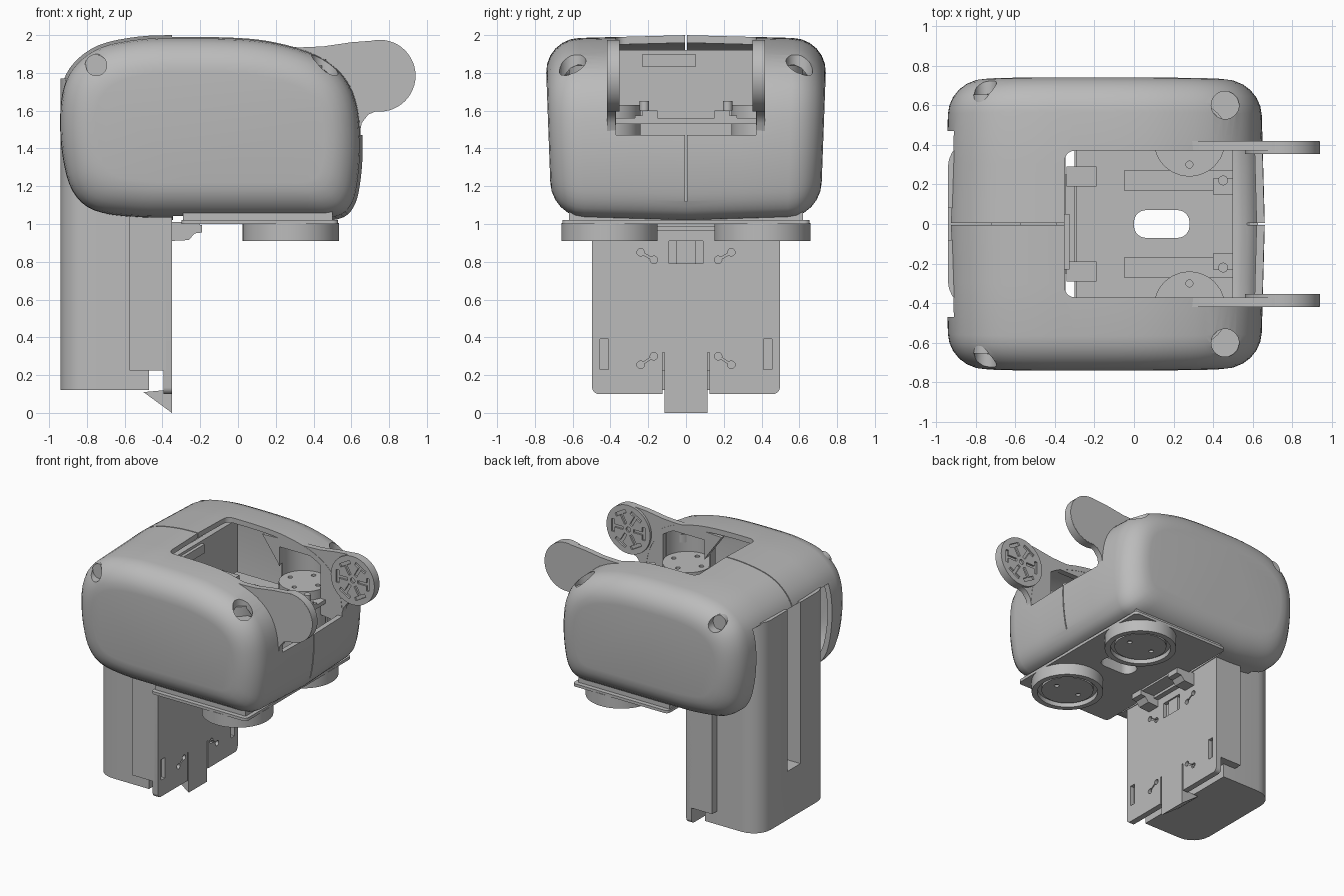
import bpy, bmesh
from math import sin, cos, pi, radians
from mathutils import Vector

old = bpy.data.objects.get("Cube")
if old:
    bpy.data.objects.remove(old)

GREY = (0.5, 0.5, 0.5, 1)
mat = bpy.data.materials.new("plain grey")
mat.use_nodes = True
mat.diffuse_color = GREY
mat.node_tree.nodes["Principled BSDF"].inputs["Base Color"].default_value = GREY


def make(name, bm):
    bmesh.ops.recalc_face_normals(bm, faces=bm.faces[:])
    me = bpy.data.meshes.new(name)
    bm.to_mesh(me)
    bm.free()
    me.materials.append(mat)
    ob = bpy.data.objects.new(name, me)
    bpy.context.collection.objects.link(ob)
    return ob


def loft(name, rings):
    """Skin closed rings of points and cap both ends."""
    bm = bmesh.new()
    rows = [[bm.verts.new(p) for p in r] for r in rings]
    n = len(rows[0])
    for a, b in zip(rows, rows[1:]):
        for i in range(n):
            j = (i + 1) % n
            bm.faces.new((a[i], a[j], b[j], b[i]))
    bm.faces.new(rows[0])
    bm.faces.new(rows[-1])
    return make(name, bm)


def prism(name, pts, axis, a, b):
    """Extrude a 2D outline along x, y or z from a to b."""
    place = {"x": lambda p, t: (t, p[0], p[1]),
             "y": lambda p, t: (p[0], t, p[1]),
             "z": lambda p, t: (p[0], p[1], t)}[axis]
    return loft(name, [[place(p, t) for p in pts] for t in (a, b)])


def rect(x0, x1, y0, y1, r=0.0):
    if not r:
        return [(x0, y0), (x1, y0), (x1, y1), (x0, y1)]
    corners = [(x1 - r, y1 - r), (x0 + r, y1 - r), (x0 + r, y0 + r), (x1 - r, y0 + r)]
    return [(cx + r * cos(pi / 2 * (k + t / 6)), cy + r * sin(pi / 2 * (k + t / 6)))
            for k, (cx, cy) in enumerate(corners) for t in range(7)]


def circle(cx, cy, r, n=40):
    return [(cx + r * cos(2 * pi * i / n), cy + r * sin(2 * pi * i / n)) for i in range(n)]


def box(name, x0, x1, y0, y1, z0, z1):
    return prism(name, rect(x0, x1, y0, y1), "z", z0, z1)


def post(name, x, y, r, z0, z1, n=48):
    return prism(name, circle(x, y, r, n), "z", z0, z1)


def cut(ob, *tools):
    for tool in tools:
        m = ob.modifiers.new("cut", "BOOLEAN")
        m.operation, m.solver, m.object = "DIFFERENCE", "EXACT", tool
        bpy.context.view_layer.objects.active = ob
        bpy.ops.object.modifier_apply(modifier=m.name)
        bpy.data.objects.remove(tool)


def spline(pts, steps=4):
    out, n = [], len(pts)
    for i in range(n):
        a, b, c, d = (Vector(pts[(i + k) % n]) for k in (-1, 0, 1, 2))
        for s in range(steps):
            t = s / steps
            out.append(0.5 * (2 * b + (c - a) * t + (2 * a - 5 * b + 4 * c - d) * t * t
                              + (3 * b - a - 3 * c + d) * t ** 3))
    return out


# Housing: side profile lofted across y with rounded edges
PROFILE = spline([(-.3, 1.04), (-.55, 1.045), (-.76, 1.08), (-.87, 1.18), (-.92, 1.35),
                  (-.935, 1.55), (-.915, 1.72), (-.85, 1.84), (-.72, 1.93), (-.52, 1.972),
                  (-.3, 1.98), (0, 1.975), (.2, 1.95), (.4, 1.89), (.54, 1.79), (.615, 1.65),
                  (.64, 1.45), (.63, 1.25), (.595, 1.11), (.51, 1.045), (.3, 1.04)])
CX, CZ, HX, HZ, HY, R = -.147, 1.51, .79, .47, .74, .18


def housing(name, wall):
    end = [(HY - wall - R * (1 - cos(t)), R * (1 - sin(t))) for t in
           [radians(a) for a in range(0, 91, 15)]]
    stations = [(-y, i) for y, i in end] + [(-.3, 0), (0, 0), (.3, 0)] + [(y, i) for y, i in end[::-1]]
    rings = []
    for y, inset in stations:
        grow = .02 * (1 - abs(y) / HY) - inset - wall
        ring = []
        for p in PROFILE:
            z = CZ + (p[1] - CZ) * (1 + grow / HZ)
            ring.append((CX + (p[0] - CX) * (1 + grow / HX), y * (1 + .05 * (z - 1.8)), z))
        rings.append(ring)
    return loft(name, rings)


shell = housing("housing", 0)
cut(shell, housing("cavity", .04),
    prism("pocket", rect(-.35, .9, -.37, .37, .05), "z", 1.47, 2.2),
    box("back_opening", -1.1, -.7, -.47, .47, .9, 1.76),
    box("floor_opening", -.345, .45, -.58, .58, .9, 1.12),
    box("seam", -1.2, 1, -.004, .004, 1.12, 2.2))
for s in (1, -1):
    # Sunken round buttons: upright at the front, sideways at the rear
    cut(shell, post("hole", .46, s * .6, .07, 1.68, 2.1),
        prism("hole", circle(-.75, 1.84, .055), "y", s * .58, s * .9))
    post("front_button", .46, s * .6, .075, 1.7, 1.765)
    prism("rear_button", circle(-.75, 1.84, .06), "y", s * .6, s * .655)

# Arms: flat plates, each with a thicker round hub slotted on its inner face
HUB = (.75, 1.785)
arm_outline = [(HUB[0] + .188 * cos(radians(a)), HUB[1] + .188 * sin(radians(a)))
               for a in range(95, -96, -10)]
arm_outline += [(.69, 1.58), (.655, 1.535), (.64, 1.46), (.55, 1.42), (.25, 1.46), (.08, 1.75),
                (-.05, 1.93), (.2, 1.94), (.33, 1.935), (.45, 1.94), (.6, 1.962)]


def hub_slot(angle, r0, r1, w, y0, y1):
    c, s = cos(angle), sin(angle)
    return prism("slot", [(HUB[0] + c * p - s * q, HUB[1] + s * p + c * q)
                          for p, q in rect(r0, r1, -w, w)], "y", y0, y1)


for s in (1, -1):
    arm = prism("arm", arm_outline, "y", s * .372, s * .418)
    cut(arm, post("motor_clearance", .28, s * .42, .186, 1.4, 1.87))
    hub = prism("arm_hub", circle(*HUB, .19, 48), "y", s * .353, s * .417)
    ya, yb = s * .34, s * .367
    cut(hub, prism("hub_hole", circle(*HUB, .02, 16), "y", ya, yb))
    for k in range(6):
        cut(hub, hub_slot(k * pi / 3, .045, .125, .012, ya, yb),
            hub_slot(k * pi / 3, .12, .145, .05, ya, yb))
    # Curved wall behind each motor
    cup = post("motor_cup", .28, s * .42, .2, 1.08, 1.84)
    cut(cup, post("bore", .28, s * .42, .186, 1, 2),
        box("open_side", 0, .6, s * .1, s * .42, 1, 2))

# Base plate, flange and inner deck, sharing one oval opening
for name, outline, z0, z1 in (("base_plate", rect(-.29, .5, -.62, .62), 1.02, 1.08),
                              ("base_flange", rect(-.3, .53, -.655, .655, .03), 1.0, 1.022),
                              ("inner_deck", rect(-.29, .5, -.4, .4), 1.53, 1.56)):
    plate = prism(name, outline, "z", z0, z1)
    cut(plate, prism("oval", rect(0, .28, -.07, .07, .06), "z", .8, 1.7))
for s in (1, -1):
    box("deck_block", -.05, .5, s * .17, s * .27, 1.55, 1.575)
    box("deck_bracket", -.34, -.19, s * .19, s * .29, 1.54, 1.6)
    box("deck_tab", .4, .5, s * .15, s * .23, 1.56, 1.6)
    post("deck_pin", .45, s * .22, .025, 1.6, 1.65, 16)
    motor = post("motor", .28, s * .42, .18, 1.08, 1.63)
    for k in range(4):
        a = k * pi / 2
        cut(motor, post("screw", .28 + .12 * cos(a), s * .42 + .12 * sin(a), .018, 1.59, 1.7, 12))
box("rear_tab", -.35, -.325, -.23, .05, 1.83, 1.9)

# Round feet with a grooved rim and recessed middle
for s in (1, -1):
    foot = post("foot", .28, s * .405, .255, .91, 1.005, 64)
    cut(foot, post("recess", .28, s * .405, .215, .8, .945))
    disc = post("foot_disc", .28, s * .405, .185, .925, .96)
    for k in (-1, 1):
        cut(disc, post("screw", .28 + k * .1, s * .405, .018, .8, .94, 12))

# Column cover: narrower than its front block, rounded at the back, with a long slot
W = .435
rounded = [p for p in rect(-.94, -.2, -W, W, .15) if p[0] < -.5]
outline = sorted([p for p in rounded if p[1] > 0]) + [(-.47, W), (-.47, -W)] \
    + sorted([p for p in rounded if p[1] < 0], reverse=True)
column = prism("column_cover", outline, "z", .12, 1.77)
cut(column, box("slot", -1.1, -.72, -.08, .08, .5, 1.9))
box("column_block", -.575, -.38, -.497, .497, .225, 1.89)

# Mounting plate with windows, keyholes and a spring tongue
mount = prism("mounting_plate", rect(-.497, .497, .1, 1.92, .035), "x", -.395, -.35)
cut(mount, box("window", -.38, -.3, -.09, .09, .79, .91))
for s in (1, -1):
    cut(mount, box("latch", -.5, -.3, s * .41, s * .455, .23, .39),
        box("relief", -.5, -.3, s * .113, s * .125, 0, .32))
    for (ya, za), (yb, zb) in (((.24, .85), (.17, .81)), ((.17, .3), (.24, .255))):
        for y, z in ((ya, za), (yb, zb)):
            cut(mount, prism("keyhole", circle(s * y, z, .02, 14), "x", -.375, -.3))
        line = [(s * ya, za - .006), (s * yb, zb - .006), (s * yb, zb + .006), (s * ya, za + .006)]
        cut(mount, prism("key_slot", line, "x", -.375, -.3))
box("window_bar", -.385, -.362, -.05, .05, .79, .91)
prism("tongue", [(-.5, .11), (-.35, 0), (-.35, .12), (-.39, .12)], "y", -.113, .113)

# Hook bracket under the base
for s in (1, -1):
    prism("hook", [(-.36, .995), (-.19, .995), (-.19, .955), (-.23, .95), (-.26, .915), (-.36, .91)],
          "y", s * .15, s * .25)
box("hook_bar", -.36, -.31, -.16, .16, .965, .99)
box("hook_mount", -.36, -.2, -.25, .25, .985, 1.01)

# Smooth shading with sharp edges kept
bpy.ops.object.select_all(action="DESELECT")
for ob in bpy.context.collection.objects:
    if ob.type == "MESH" and mat.name in ob.data.materials:
        ob.select_set(True)
        bpy.context.view_layer.objects.active = ob
bpy.ops.object.shade_smooth_by_angle(angle=radians(32))
